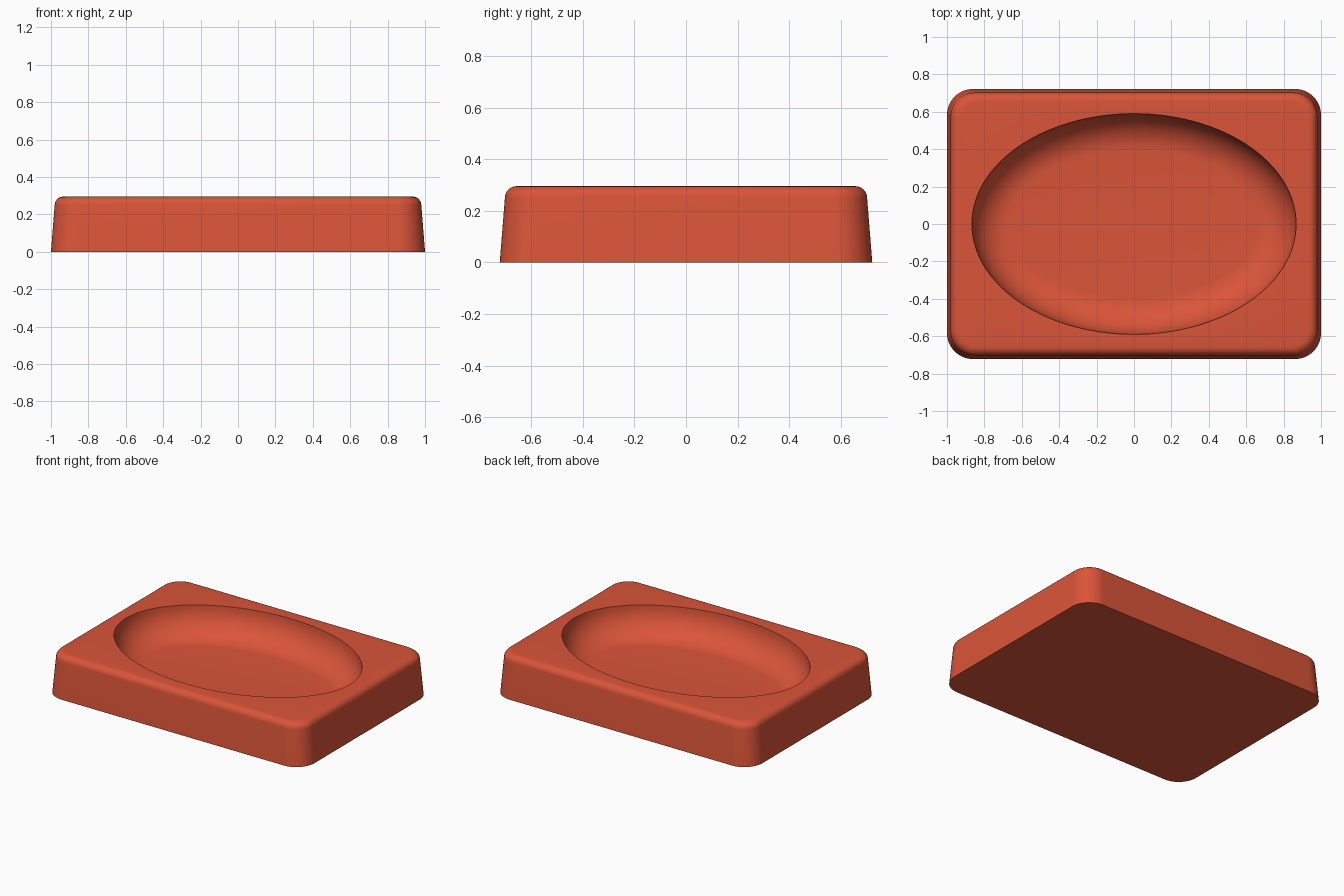
import bpy, bmesh
from math import sin, cos, pi, radians

if "Cube" in bpy.data.objects:
    bpy.data.objects.remove(bpy.data.objects["Cube"], do_unlink=True)

HEIGHT, FILLET = 0.295, 0.045
BOWL_X, BOWL_Y, BOWL_DEPTH = 0.867, 0.59, 0.2
CORNER_STEPS, ARC_STEPS = 24, 12

mat = bpy.data.materials.new("terracotta red")
mat.use_nodes = True
color = (0.7, 0.09, 0.04, 1)
mat.diffuse_color = color
mat.node_tree.nodes["Principled BSDF"].inputs["Base Color"].default_value = color

bm = bmesh.new()


def rounded_rect(inset, z):
    """Ring of vertices around the block, pulled in by inset."""
    ring = []
    radius = 0.14 - inset * 0.5
    cx, cy = 1 - inset - radius, 0.722 - inset - radius
    for q, (sx, sy) in enumerate([(1, 1), (-1, 1), (-1, -1), (1, -1)]):
        for i in range(CORNER_STEPS):
            a = (q + i / (CORNER_STEPS - 1)) * pi / 2
            ring.append(bm.verts.new((sx * cx + radius * cos(a),
                                      sy * cy + radius * sin(a), z)))
    return ring


def ellipse(inset, z):
    """Ring of vertices around the bowl, pulled in by inset."""
    count = 4 * CORNER_STEPS
    return [bm.verts.new(((BOWL_X - inset) * cos(a), (BOWL_Y - inset) * sin(a), z))
            for a in ((i + 0.5) * 2 * pi / count for i in range(count))]


# Tapered outer wall with a rounded top edge
rings = [rounded_rect(0, 0)]
for k in range(7):
    a = k / 6 * pi / 2
    rings.append(rounded_rect(0.02 + FILLET * (1 - cos(a)),
                              HEIGHT - FILLET * (1 - sin(a))))

# Oval bowl curving down to a flat floor
for k in range(ARC_STEPS + 1):
    a = k / ARC_STEPS * pi / 2
    rings.append(ellipse(BOWL_DEPTH * (1 - cos(a)), HEIGHT - BOWL_DEPTH * sin(a)))

# Skin the rings, then close the underside and the bowl floor
for lower, upper in zip(rings, rings[1:]):
    for i in range(len(lower)):
        j = (i + 1) % len(lower)
        bm.faces.new((lower[i], lower[j], upper[j], upper[i]))
bm.faces.new(rings[0][::-1])
bm.faces.new(rings[-1])
bmesh.ops.recalc_face_normals(bm, faces=bm.faces)

mesh = bpy.data.meshes.new("oval_dish")
bm.to_mesh(mesh)
bm.free()
mesh.materials.append(mat)
dish = bpy.data.objects.new("oval_dish", mesh)
bpy.context.collection.objects.link(dish)

# Smooth shading with sharp rim and base edges
mesh.shade_smooth()
mesh.set_sharp_from_angle(angle=radians(35))
